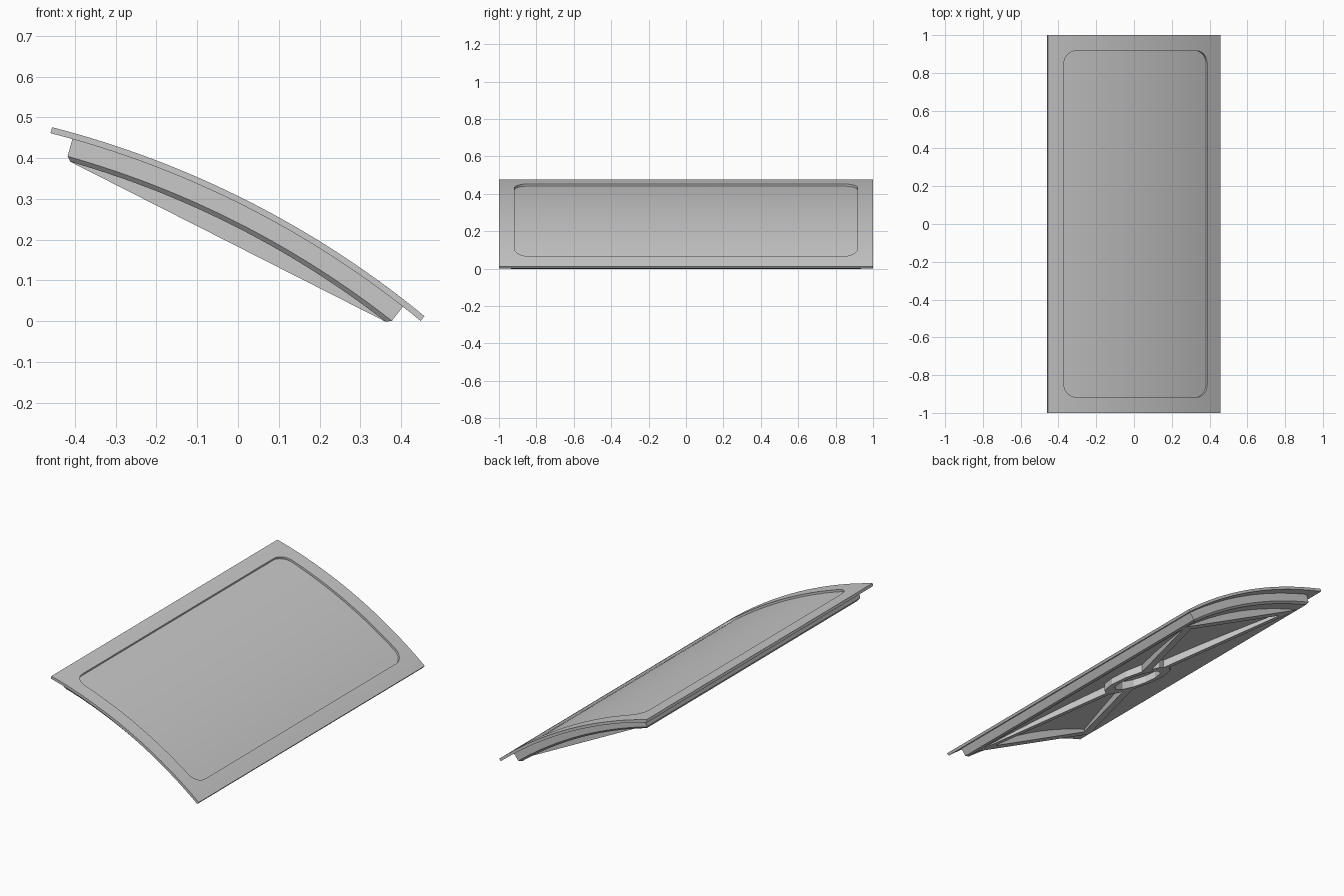
import bpy, bmesh, math
from mathutils import Vector

if "Cube" in bpy.data.objects:
    bpy.data.objects.remove(bpy.data.objects["Cube"])

# Arc that the whole panel follows
RADIUS = 2.365
MID = math.radians(26.9)
CX, CZ = -1.044, -1.815
CORNERS = [(1, 1), (-1, 1), (-1, -1), (1, -1)]

grey = bpy.data.materials.new("plain grey")
grey.use_nodes = True
colour = (0.58, 0.58, 0.58, 1)
grey.diffuse_color = colour
grey.node_tree.nodes["Principled BSDF"].inputs["Base Color"].default_value = colour


def bend(u, y, depth):
    """Wrap a flat point (arc length, y, depth below the skin) onto the arc."""
    a = MID + u / RADIUS
    r = RADIUS - depth
    return Vector((CX + r * math.sin(a), y, CZ + r * math.cos(a)))


def finish(bm, name):
    bmesh.ops.recalc_face_normals(bm, faces=bm.faces)
    mesh = bpy.data.meshes.new(name)
    bm.to_mesh(mesh)
    bm.free()
    mesh.materials.append(grey)
    mesh.shade_smooth()
    mesh.set_sharp_from_angle(angle=math.radians(20))
    obj = bpy.data.objects.new(name, mesh)
    bpy.context.collection.objects.link(obj)


def bridge(bm, a, b):
    for i in range(len(a)):
        j = (i + 1) % len(a)
        bm.faces.new((a[i], a[j], b[j], b[i]))


# Curved panel: thin skin with rounded recess above, solid chamfered core below
def build_panel():
    bm = bmesh.new()
    profile = [(0.516, 1.0, 0), (0.516, 1.0, 0.015), (0.46, 0.945, 0.015),
               (0.46, 0.945, 0.059), (0.449, 0.934, 0.07)]
    rings = [[bm.verts.new((sx * u, sy * y, d)) for sx, sy in CORNERS]
             for u, y, d in profile]
    for a, b in zip(rings, rings[1:]):
        bridge(bm, a, b)
    bm.faces.new(rings[-1])

    # Rounded recess
    hu, hy, rad, steps = 0.428, 0.917, 0.07, 8

    def rounded(depth):
        loops = []
        for k, (sx, sy) in enumerate(CORNERS):
            arc = []
            for i in range(steps + 1):
                t = (k + i / steps) * math.pi / 2
                arc.append(bm.verts.new((sx * (hu - rad) + rad * math.cos(t),
                                         sy * (hy - rad) + rad * math.sin(t), depth)))
            loops.append(arc)
        return loops

    lip, floor = rounded(0), rounded(0.012)
    outer = rings[0]
    for k in range(4):
        n = (k + 1) % 4
        for i in range(steps):
            bm.faces.new((outer[k], lip[k][i], lip[k][i + 1]))
        bm.faces.new((outer[k], lip[k][-1], lip[n][0], outer[n]))
    lip, floor = sum(lip, []), sum(floor, [])
    bridge(bm, lip, floor)
    bm.faces.new(floor)

    # Slice across the width, then bend
    cuts = 32
    for i in range(1, cuts):
        u = 0.516 * (2 * i / cuts - 1)
        bmesh.ops.bisect_plane(bm, geom=bm.verts[:] + bm.edges[:] + bm.faces[:],
                               dist=0.00001, plane_co=(u, 0, 0), plane_no=(1, 0, 0))
    for v in bm.verts:
        v.co = bend(*v.co)
    finish(bm, "curved_panel")


# Ribs: curved tops sunk in the core, flat undersides along the chord
LOW_LEFT, LOW_RIGHT = bend(-0.449, 0, 0.07), bend(0.449, 0, 0.07)
CENTRE = (LOW_LEFT.xy + LOW_RIGHT.xy) / 2


def chord_z(x):
    t = (x - LOW_LEFT.x) / (LOW_RIGHT.x - LOW_LEFT.x)
    return LOW_LEFT.z + t * (LOW_RIGHT.z - LOW_LEFT.z)


def arc_z(x):
    return CZ + math.sqrt((RADIUS - 0.06) ** 2 - (x - CX) ** 2)


def build_rib(name, stations, closed=False, half_width=0.028):
    bm = bmesh.new()
    sections = []
    for centre, side in stations:
        a, b = centre - side * half_width, centre + side * half_width
        points = [(a, arc_z(a.x)), (a, chord_z(a.x)), (b, chord_z(b.x)), (b, arc_z(b.x))]
        sections.append([bm.verts.new((p.x, p.y, z)) for p, z in points])
    for a, b in zip(sections, sections[1:]):
        bridge(bm, a, b)
    if closed:
        bridge(bm, sections[-1], sections[0])
    else:
        bm.faces.new(sections[0])
        bm.faces.new(sections[-1])
    finish(bm, name)


def straight(start, end, steps=16):
    along = (end - start).normalized()
    side = Vector((-along.y, along.x))
    return [(start.lerp(end, i / steps), side) for i in range(steps + 1)]


build_panel()

# Cross ribs near the front and back ends
for sy, name in ((-1, "front_cross_rib"), (1, "back_cross_rib")):
    offset = Vector((0, sy * 0.835))
    build_rib(name, straight(LOW_LEFT.xy + offset, LOW_RIGHT.xy + offset))

# Centre ring
HUB = 0.15
spokes = [Vector((math.cos(i * math.pi / 6), math.sin(i * math.pi / 6))) for i in range(12)]
build_rib("centre_ring", [(CENTRE + d * HUB, d) for d in spokes], closed=True)

# Diagonal ribs from the ring out to the cross ribs
for sx, sy in CORNERS:
    reach = Vector((sx * 0.35, sy * 0.835))
    name = ("back" if sy > 0 else "front") + ("_left" if sx > 0 else "_right")
    build_rib(name + "_diagonal_rib",
              straight(CENTRE + reach.normalized() * HUB, CENTRE + reach))
